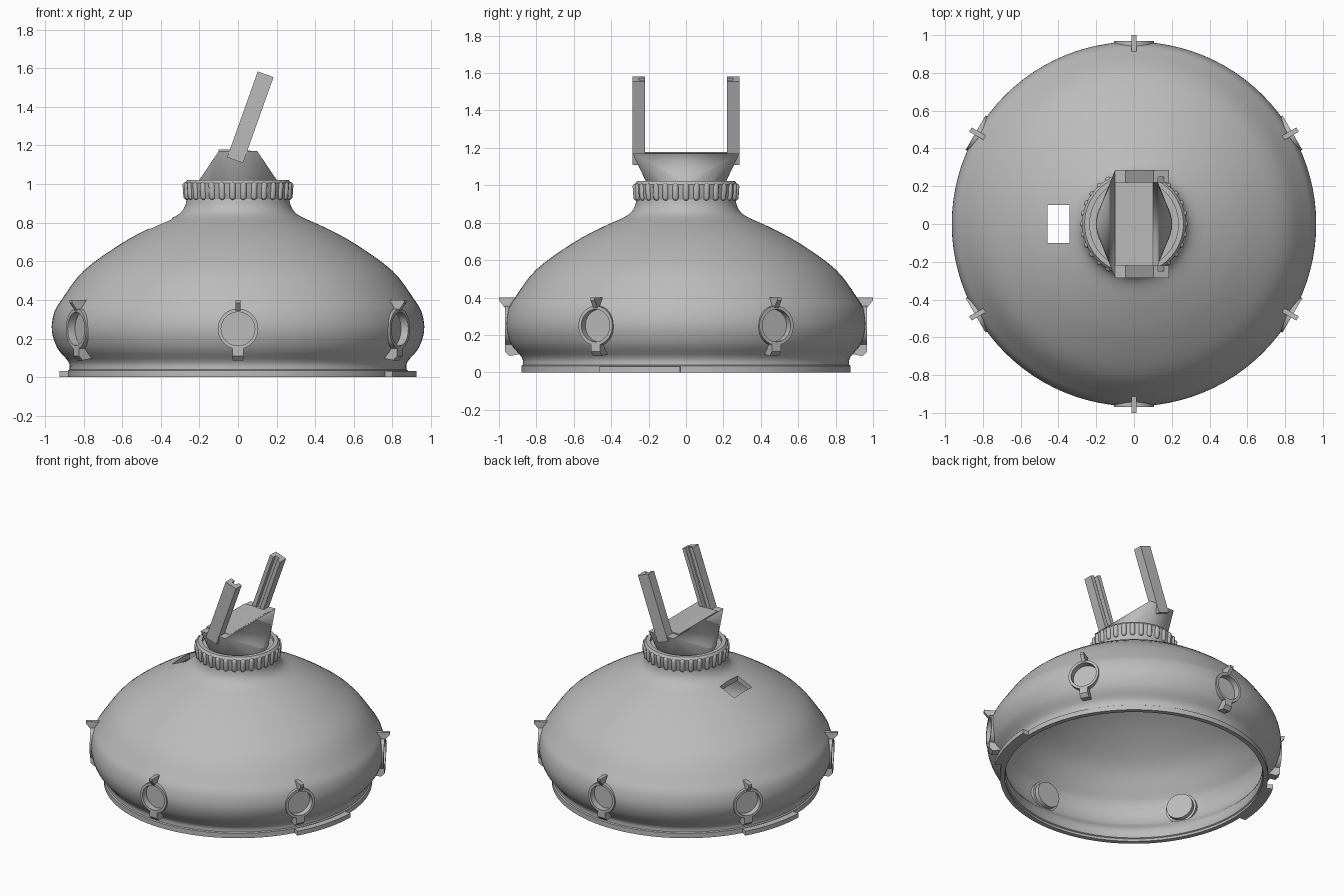
import bpy, bmesh, math
from mathutils import Matrix, Vector

if "Cube" in bpy.data.objects:
    bpy.data.objects.remove(bpy.data.objects["Cube"], do_unlink=True)

grey = bpy.data.materials.new("plain grey")
grey.use_nodes = True
grey.diffuse_color = (0.5, 0.5, 0.5, 1)
grey.node_tree.nodes["Principled BSDF"].inputs["Base Color"].default_value = (0.5, 0.5, 0.5, 1)


def add(name, bm):
    bmesh.ops.recalc_face_normals(bm, faces=bm.faces)
    mesh = bpy.data.meshes.new(name)
    bm.to_mesh(mesh)
    bm.free()
    mesh.materials.append(grey)
    obj = bpy.data.objects.new(name, mesh)
    bpy.context.collection.objects.link(obj)
    return obj


def smooth(obj, angle=32):
    bpy.ops.object.select_all(action='DESELECT')
    obj.select_set(True)
    bpy.context.view_layer.objects.active = obj
    bpy.ops.object.shade_smooth_by_angle(angle=math.radians(angle))


def lathe(name, pts, steps, closed=False):
    bm = bmesh.new()
    vs = [bm.verts.new((r, 0, z)) for r, z in pts]
    es = [bm.edges.new(p) for p in zip(vs, vs[1:])]
    if closed:
        es.append(bm.edges.new((vs[-1], vs[0])))
    bmesh.ops.spin(bm, geom=vs + es, axis=(0, 0, 1), cent=(0, 0, 0),
                   angle=math.tau, steps=steps, use_duplicate=False)
    bmesh.ops.remove_doubles(bm, verts=bm.verts, dist=1e-4)
    return add(name, bm)


def prism(name, pts, depth, matrix):
    bm = bmesh.new()
    low, high = [[bm.verts.new(matrix @ Vector((a, b, s * depth / 2))) for a, b in pts]
                 for s in (-1, 1)]
    bm.faces.new(low)
    bm.faces.new(high)
    for i in range(len(pts)):
        j = (i + 1) % len(pts)
        bm.faces.new((low[i], low[j], high[j], high[i]))
    return add(name, bm)


def curve_through(pts, n=4):
    p = [Vector(q) for q in [pts[0]] + pts + [pts[-1]]]
    out = []
    for a, b, c, d in zip(p, p[1:], p[2:], p[3:]):
        for k in range(n):
            t = k / n
            out.append(tuple(0.5 * (2 * b + (c - a) * t + (2 * a - 5 * b + 4 * c - d) * t * t
                                    + (3 * b - a - 3 * c + d) * t ** 3)))
    return out + [pts[-1]]


def turn(deg):
    return Matrix.Rotation(math.radians(deg), 4, 'Z')


upright = Matrix.Rotation(math.pi / 2, 4, 'X')
radial = Matrix.Rotation(math.pi / 2, 4, 'Y')
port_angles = range(30, 390, 60)

# Hollow domed body
flare = [(0.872, 0.04), (0.878, 0.08), (0.935, 0.15), (0.964, 0.24), (0.953, 0.33),
         (0.914, 0.4), (0.8, 0.55), (0.607, 0.69), (0.45, 0.775), (0.32, 0.835),
         (0.277, 0.88), (0.265, 0.93)]
body = lathe("body_shell", [(0.88, 0), (0.88, 0.035)] + curve_through(flare)
             + [(0.25, 0.995), (0, 0.995)], 96)
shell = body.modifiers.new("thickness", 'SOLIDIFY')
shell.thickness = 0.032
shell.offset = -1

# Cutter for the port holes and the roof hatch
bm = bmesh.new()
for a in port_angles:
    bmesh.ops.create_cone(bm, cap_ends=True, segments=40, radius1=0.095, radius2=0.095,
                          depth=0.3, matrix=turn(a) @ Matrix.Translation((0.95, 0, 0.25)) @ radial)
bmesh.ops.create_cube(bm, size=1, matrix=Matrix.Translation((-0.4, 0, 0.8))
                      @ Matrix.Diagonal((0.115, 0.2, 0.5, 1)))
cutter = add("opening_cutter", bm)
cutter.hide_render = True
cut = body.modifiers.new("openings", 'BOOLEAN')
cut.object = cutter
cut.solver = 'EXACT'
bpy.context.view_layer.objects.active = body
for m in ("thickness", "openings"):
    bpy.ops.object.modifier_apply(modifier=m)
bpy.data.objects.remove(cutter, do_unlink=True)
smooth(body)

# Six ports: collar, glass, top hook and lower bracket
for i, a in enumerate(port_angles, 1):
    place = turn(a) @ Matrix.Translation((0, 0, 0.25)) @ radial
    collar = lathe(f"port_collar_{i}", [(0.087, 0.9), (0.105, 0.9), (0.105, 0.968), (0.087, 0.968)],
                   40, closed=True)
    collar.data.transform(place)
    smooth(collar)
    bm = bmesh.new()
    bmesh.ops.create_cone(bm, cap_ends=True, segments=40, radius1=0.09, radius2=0.09, depth=0.055,
                          matrix=place @ Matrix.Translation((0, 0, 0.897)))
    smooth(add(f"port_glass_{i}", bm))
    prism(f"port_hook_{i}", [(0.9, 0.4), (1, 0.4), (1, 0.385), (0.968, 0.345), (0.92, 0.345)],
          0.026, turn(a) @ upright)
    prism(f"port_bracket_{i}", [(0.9, 0.155), (0.968, 0.155), (0.968, 0.11), (0.945, 0.087), (0.87, 0.1)],
          0.058, turn(a) @ upright)

# Two locking tabs on the base rim
for name, start in (("left_base_tab", -30), ("right_base_tab", 150)):
    arc = [math.radians(start + 28 * k / 12) for k in range(13)]
    pts = [(0.925 * math.cos(t), 0.925 * math.sin(t)) for t in arc]
    pts += [(0.86 * math.cos(t), 0.86 * math.sin(t)) for t in reversed(arc)]
    smooth(prism(name, pts, 0.032, Matrix.Translation((0, 0, 0.016))))

# Ribbed neck ring
smooth(lathe("neck_ring", [(0.235, 0.92), (0.262, 0.915), (0.27, 0.93), (0.275, 1.005),
                           (0.262, 1.022), (0.235, 1.022)], 60, closed=True))
bm = bmesh.new()
for k in range(30):
    made = bmesh.ops.create_uvsphere(bm, u_segments=12, v_segments=9, radius=0.017)["verts"]
    for v in made:
        v.co.z += math.copysign(0.029, v.co.z)
    bmesh.ops.transform(bm, verts=made, matrix=turn(12 * k) @ Matrix.Translation((0.268, 0, 0.964))
                        @ Matrix.Rotation(0.07, 4, 'Y'))
smooth(add("neck_ribs", bm), 45)

# Cradle that blends a round foot into a long rectangular top
bm = bmesh.new()
for k in range(48):
    t = math.tau * k / 48
    for z in (0.99, 1.022):
        bm.verts.new((0.2 * math.cos(t), 0.2 * math.sin(t), z))
for x in (-0.1, 0.1):
    for y in (-0.285, 0.285):
        bm.verts.new((x, y, 1.17))
bmesh.ops.convex_hull(bm, input=bm.verts)
smooth(add("cradle", bm), 20)
prism("cradle_ledge", [(-0.1, 1.165), (0.09, 1.165), (0.09, 1.171), (-0.04, 1.178), (-0.1, 1.178)],
      0.44, upright)

# Two leaning arms, each with a groove along its inner face
for name, side in (("front_arm", -1), ("back_arm", 1)):
    pts = [(-0.0435, 0.22), (-0.016, 0.22), (-0.016, 0.25), (0.016, 0.25),
           (0.016, 0.22), (0.0435, 0.22), (0.0435, 0.287), (-0.0435, 0.287)]
    prism(name, [(u, side * y) for u, y in pts], 0.472,
          Matrix.Translation((0.064, 0, 1.346)) @ Matrix.Rotation(math.radians(19.6), 4, 'Y'))
